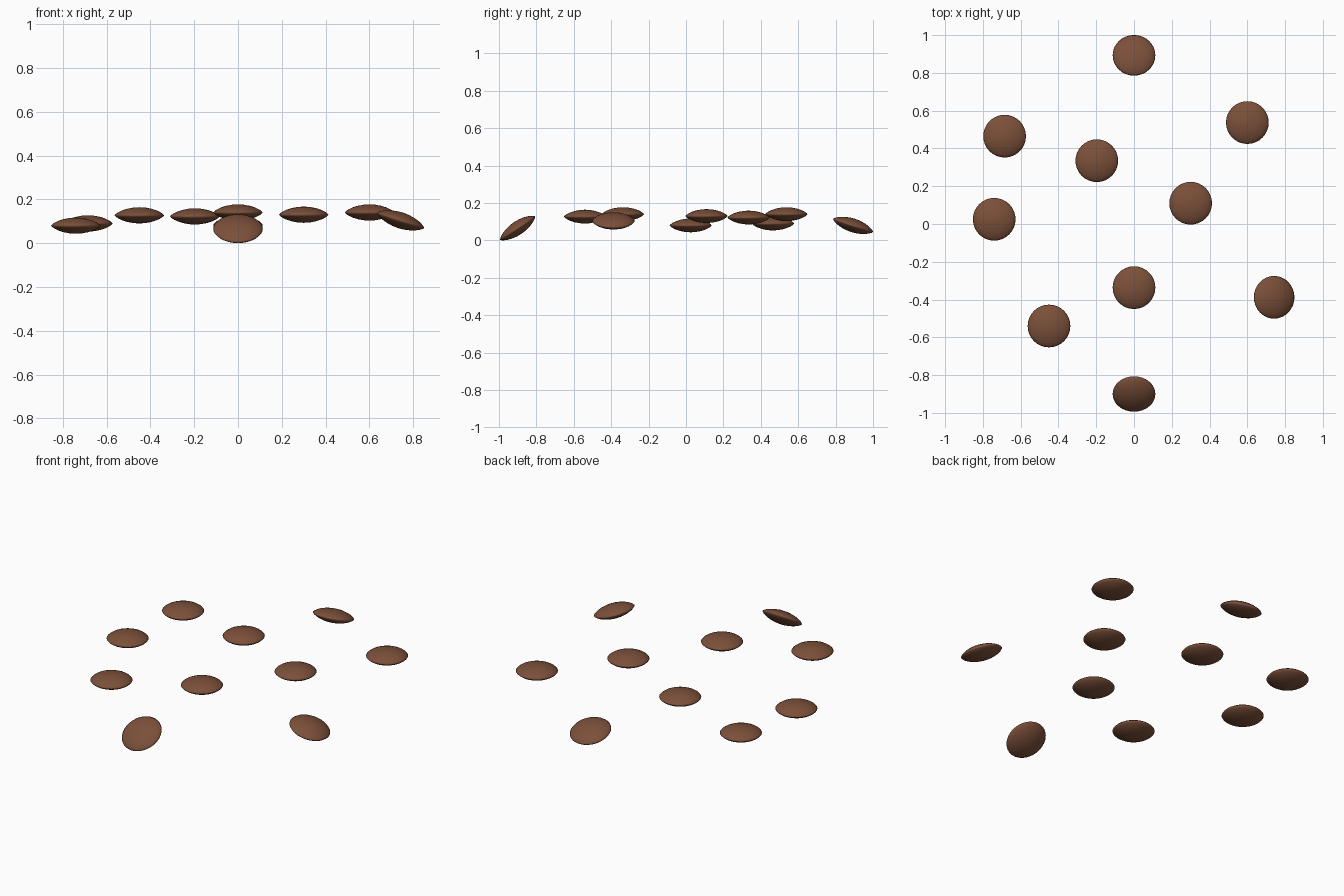
import bpy, bmesh
from math import radians, pi
from mathutils import Matrix

if "Cube" in bpy.data.objects:
    bpy.data.objects.remove(bpy.data.objects["Cube"])

R, H, SEG = 0.113, 0.037, 32

mat = bpy.data.materials.new("brown")
mat.diffuse_color = (0.2, 0.08, 0.042, 1)
mat.use_nodes = True
mat.node_tree.nodes["Principled BSDF"].inputs["Base Color"].default_value = mat.diffuse_color

# Half profile of a thin-edged lens, bottom pole to top pole
radii = [0, 0.25, 0.5, 0.7, 0.85, 0.95]
half = [(r * R, H * (1 - r * r) ** 0.75) for r in radii]
profile = [(r, -z) for r, z in half] + [(R, 0)] + half[::-1]


def lens_mesh():
    bm = bmesh.new()
    verts = [bm.verts.new((r, 0, z)) for r, z in profile]
    edges = [bm.edges.new(p) for p in zip(verts, verts[1:])]
    bmesh.ops.spin(bm, geom=verts + edges, cent=(0, 0, 0), axis=(0, 0, 1),
                   angle=2 * pi, steps=SEG)
    bmesh.ops.remove_doubles(bm, verts=bm.verts, dist=1e-5)
    bmesh.ops.recalc_face_normals(bm, faces=bm.faces)
    for f in bm.faces:
        f.smooth = True
    me = bpy.data.meshes.new("chip")
    bm.to_mesh(me)
    bm.free()
    me.materials.append(mat)
    return me


# Chips: x, y, z, tilt about x, tilt about y (degrees)
chips = [
    (0, 0.893, 0.08, -18, 0),
    (0.60, 0.537, 0.14, 0, 0),
    (-0.685, 0.465, 0.09, 0, 0),
    (-0.197, 0.335, 0.122, 0, 0),
    (-0.74, 0.025, 0.08, 0, 0),
    (0.30, 0.11, 0.13, 0, 0),
    (0, -0.337, 0.14, 0, 0),
    (-0.45, -0.54, 0.127, 0, 0),
    (0.742, -0.388, 0.104, 0, 18),
    (0, -0.90, 0.066, 34, 0),
]
mesh = lens_mesh()
for i, (x, y, z, rx, ry) in enumerate(chips, 1):
    ob = bpy.data.objects.new(f"chip_{i}", mesh)
    ob.location = (x, y, z)
    ob.rotation_euler = (radians(rx), radians(ry), 0)
    bpy.context.collection.objects.link(ob)
